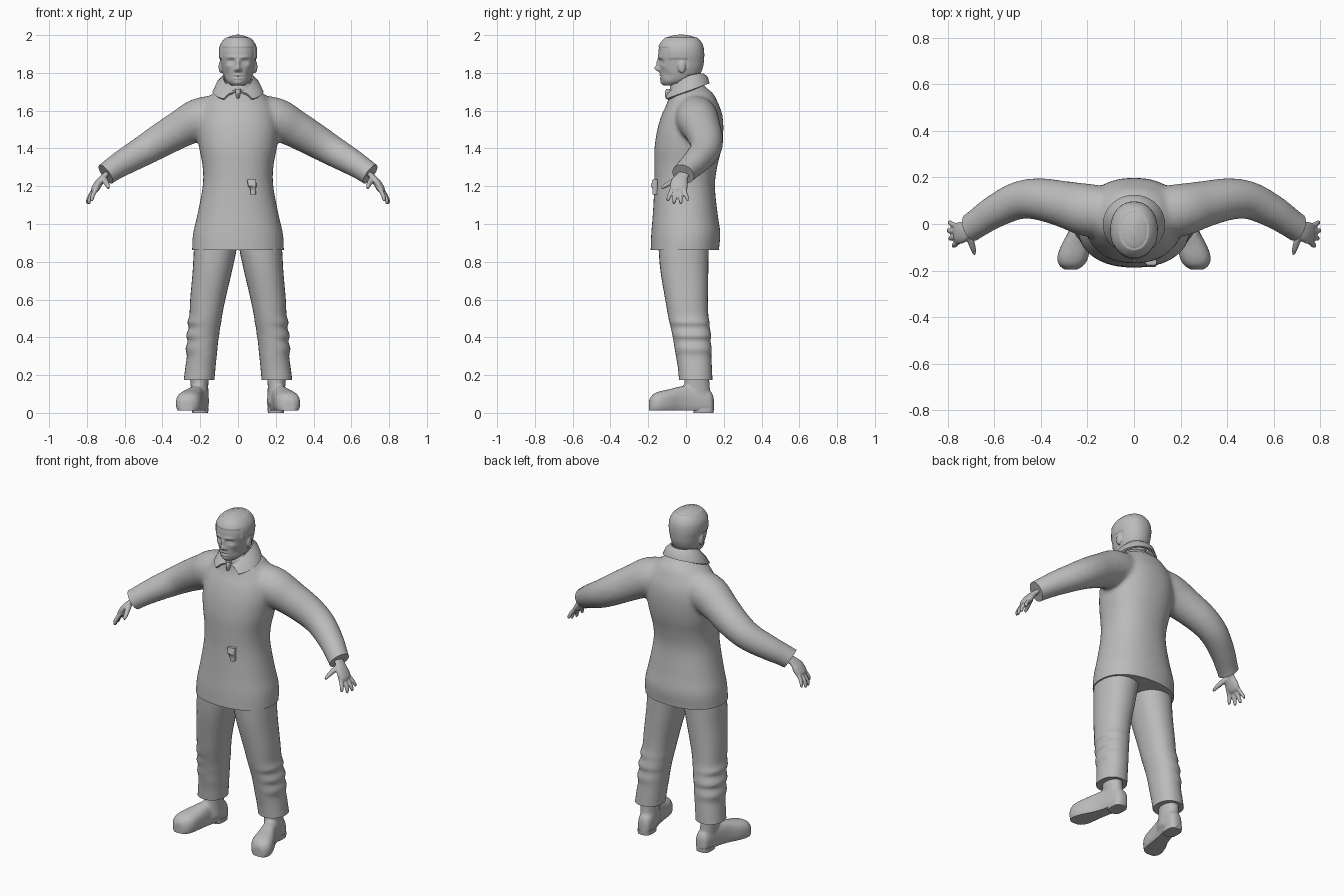
import bpy, bmesh, math
from mathutils import Vector, Matrix

if "Cube" in bpy.data.objects:
    bpy.data.objects.remove(bpy.data.objects["Cube"])

grey = bpy.data.materials.new("plain_grey")
grey.diffuse_color = (0.5, 0.5, 0.5, 1)
grey.use_nodes = True
grey.node_tree.nodes["Principled BSDF"].inputs["Base Color"].default_value = grey.diffuse_color


def resample(rows, k=4):
    """Catmull-Rom through rows of numbers."""
    out, n = [], len(rows)
    for i in range(n - 1):
        p = [rows[max(0, min(n - 1, i + j))] for j in (-1, 0, 1, 2)]
        for s in range(k):
            t = s / k
            out.append([0.5 * (2 * b + (c - a) * t + (2 * a - 5 * b + 4 * c - d) * t * t
                               + (3 * b - a - 3 * c + d) * t ** 3) for a, b, c, d in zip(*p)])
    return out + [list(rows[-1])]


def ring(c, u, v, a, b, n=32, power=2.0):
    pts = []
    for i in range(n):
        t = 2 * math.pi * i / n
        x, y = math.cos(t), math.sin(t)
        pts.append(Vector(c) + u * a * math.copysign(abs(x) ** (2 / power), x)
                   + v * b * math.copysign(abs(y) ** (2 / power), y))
    return pts


def loft(bm, rings):
    vs = [[bm.verts.new(p) for p in r] for r in rings]
    n = len(vs[0])
    faces = [bm.faces.new((a[i], a[(i + 1) % n], b[(i + 1) % n], b[i]))
             for a, b in zip(vs, vs[1:]) for i in range(n)]
    faces += [bm.faces.new(vs[0]), bm.faces.new(vs[-1])]
    bmesh.ops.recalc_face_normals(bm, faces=faces)


def column(bm, rows, power=2.0, n=32, k=4):
    """Upright loft: rows of z, centre x, half width, front y, back y."""
    loft(bm, [ring((cx, (f + b) / 2, z), Vector((1, 0, 0)), Vector((0, 1, 0)), rx, (b - f) / 2, n, power)
              for z, cx, rx, f, b in resample(rows, k)])


def tube(bm, rows, n=20, k=4, flat=1.0, side=(0, 1, 0)):
    """Round loft along a path: rows of x, y, z, radius."""
    rows = resample(rows, k)
    pts = [Vector(r[:3]) for r in rows]
    rings = []
    for i, p in enumerate(pts):
        d = (pts[min(i + 1, len(pts) - 1)] - pts[max(i - 1, 0)]).normalized()
        u = Vector(side).cross(d).normalized()
        rings.append(ring(p, u, d.cross(u), rows[i][3] * flat, rows[i][3], n))
    loft(bm, rings)


def ball(bm, c, size):
    bmesh.ops.create_uvsphere(bm, u_segments=20, v_segments=12, radius=1,
                              matrix=Matrix.Translation(c) @ Matrix.Diagonal((*size, 1)))


def finish(name, bm, voxel=0, smooth=0, cuts=(), angle=40):
    me = bpy.data.meshes.new(name)
    bm.to_mesh(me)
    bm.free()
    ob = bpy.data.objects.new(name, me)
    bpy.context.collection.objects.link(ob)
    bpy.ops.object.select_all(action='DESELECT')
    ob.select_set(True)
    bpy.context.view_layer.objects.active = ob
    if voxel:
        m = ob.modifiers.new("blend", 'REMESH')
        m.mode, m.voxel_size = 'VOXEL', voxel
        bpy.ops.object.modifier_apply(modifier=m.name)
        m = ob.modifiers.new("soften", 'SMOOTH')
        m.iterations = smooth
        bpy.ops.object.modifier_apply(modifier=m.name)
    if cuts:
        bm = bmesh.new()
        bm.from_mesh(ob.data)
        for co, no in cuts:
            geom = bm.verts[:] + bm.edges[:] + bm.faces[:]
            cut = bmesh.ops.bisect_plane(bm, geom=geom, plane_co=co, plane_no=no, clear_outer=True)
            edges = [e for e in cut['geom_cut'] if isinstance(e, bmesh.types.BMEdge)]
            bmesh.ops.holes_fill(bm, edges=edges, sides=0)
        bm.to_mesh(ob.data)
        bm.free()
    ob.data.materials.clear()
    ob.data.materials.append(grey)
    bpy.ops.object.shade_smooth_by_angle(angle=math.radians(angle))
    return ob


def mirrored(ob, name):
    me = ob.data.copy()
    me.transform(Matrix.Scale(-1, 4, (1, 0, 0)))
    me.flip_normals()
    bpy.context.collection.objects.link(bpy.data.objects.new(name, me))


# jacket: body and both sleeves blended, hem and cuffs cut straight
bm = bmesh.new()
column(bm, [(0.82, 0, .243, -.188, .172), (0.87, 0, .243, -.187, .175), (0.95, 0, .238, -.184, .182),
            (1.05, 0, .215, -.176, .168), (1.2, 0, .187, -.168, .153), (1.3, 0, .187, -.168, .165),
            (1.4, 0, .205, -.167, .188), (1.5, 0, .215, -.152, .198), (1.58, 0, .205, -.128, .192),
            (1.64, 0, .18, -.1, .17), (1.69, 0, .135, -.088, .145), (1.72, 0, .09, -.085, .11),
            (1.75, 0, .076, -.082, .085)], power=2.25, n=48)
for s in (1, -1):
    tube(bm, [(s * x, y, z, r) for x, y, z, r in (
        (.08, .045, 1.575, .11), (.2, .06, 1.555, .113), (.3, .085, 1.505, .1), (.41, .107, 1.442, .09),
        (.5, .1, 1.388, .081), (.6, .052, 1.33, .071), (.66, .012, 1.292, .064),
        (.7, -.015, 1.264, .061), (.76, -.055, 1.222, .06))], n=28)
finish("jacket", bm, 0.012, 8, [((0, 0, .863), (0, 0, -1))]
       + [((s * .7, -.015, 1.264), (s * .77, -.33, -.55)) for s in (1, -1)])

# folded collar: open band from neck edge down to pointed tips
bm = bmesh.new()
rows, N = [], 40
for i in range(N + 1):
    t = 2 * i / N - 1
    a, b = t * (math.pi - .12), t * (math.pi - .62)
    f, g = (1 - math.cos(a)) / 2, (1 - math.cos(b)) / 2
    up = Vector((.08 * math.sin(a), .003 + .09 * math.cos(a), 1.797 - .095 * f ** 2.5))
    low = Vector((.134 * math.sin(b), -.002 + .127 * math.cos(b), 1.745 - .09 * g))
    mid = (up + low) / 2 + Vector((math.sin(b) * .006, math.cos(b) * .006, .008))
    rows.append([bm.verts.new(p) for p in (up, mid, low)])
for p, q in zip(rows, rows[1:]):
    for j in (0, 1):
        bm.faces.new((p[j], p[j + 1], q[j + 1], q[j]))
bmesh.ops.recalc_face_normals(bm, faces=bm.faces)
bmesh.ops.solidify(bm, geom=bm.faces[:], thickness=0.012)
finish("collar", bm)

# zip pull at the throat and tab on the jacket front
bm = bmesh.new()
column(bm, [(1.665, 0, .006, -.108, -.07), (1.69, 0, .013, -.112, -.07), (1.715, 0, .015, -.105, -.07)], n=12)
finish("zip_pull", bm)
bm = bmesh.new()
column(bm, [(1.155, .08, .014, -.178, -.15), (1.19, .08, .016, -.178, -.15), (1.2, .075, .022, -.185, -.15),
            (1.235, .073, .023, -.176, -.15)], power=5, n=16, k=2)
finish("front_tab", bm)

# head, neck and ears blended, then face and hair shaped by rule
bm = bmesh.new()
column(bm, [(2.002, 0, .012, -.05, 0), (1.99, 0, .05, -.098, .045), (1.97, 0, .076, -.122, .072),
            (1.94, 0, .094, -.141, .088), (1.9, 0, .098, -.147, .093), (1.86, 0, .092, -.145, .091),
            (1.83, 0, .087, -.14, .086), (1.8, 0, .08, -.137, .074), (1.77, 0, .07, -.134, .05),
            (1.75, 0, .057, -.128, .01), (1.733, 0, .035, -.115, -.04)], power=2.15, n=48)
column(bm, [(1.66, 0, .064, -.07, .07), (1.74, 0, .06, -.064, .068), (1.84, 0, .06, -.06, .07)])
for s in (1, -1):
    ball(bm, (s * .091, -.022, 1.832), (.012, .021, .034))
head = finish("head", bm, 0.005, 4)
bumps = [  # |x|, z, x spread, z spread, y shift
    (0, 1.822, .014, .014, -.026), (0, 1.848, .010, .022, -.014), (.014, 1.815, .008, .008, -.008),
    (.036, 1.86, .017, .012, .015), (.036, 1.858, .011, .007, -.007), (.035, 1.883, .03, .008, -.005),
    (0, 1.789, .022, .005, -.006), (0, 1.77, .019, .005, -.006), (0, 1.78, .026, .003, .004),
    (0, 1.745, .022, .014, -.008), (.06, 1.79, .016, .022, .007), (.055, 1.833, .014, .012, -.004)]
normals = [v.normal.copy() for v in head.data.vertices]
for v, no in zip(head.data.vertices, normals):
    x, y, z = v.co
    if y < -.05 and z > 1.725:
        fade = min(1, (-.05 - y) / .04)
        for bx, bz, sx, sz, dy in bumps:
            v.co.y += fade * dy * math.exp(-((abs(x) - bx) / sx) ** 2 - ((z - bz) / sz) ** 2)
    line = 1.935 if y < -.09 else 1.87 if y < 0.0 else 1.79
    if z > line and z < 1.985 and not (abs(x) > .085 and z < 1.875 and y < .01):
        v.co += no * .004

# hands: wrist, palm, four fingers and thumb
bm = bmesh.new()
tube(bm, [(.68, -.005, 1.275, .034), (.712, -.022, 1.25, .034), (.735, -.035, 1.22, .046),
          (.757, -.04, 1.185, .046), (.768, -.04, 1.172, .03)], flat=.45)
for pts in (
    ((.74, -.068, 1.2, .012), (.762, -.082, 1.165, .012), (.772, -.092, 1.14, .011), (.773, -.096, 1.12, .007)),
    ((.752, -.05, 1.19, .012), (.777, -.058, 1.15, .012), (.787, -.062, 1.125, .011), (.789, -.064, 1.105, .007)),
    ((.755, -.03, 1.19, .012), (.782, -.03, 1.15, .012), (.794, -.028, 1.125, .011), (.797, -.026, 1.106, .007)),
    ((.752, -.01, 1.195, .011), (.778, -.002, 1.16, .011), (.79, .006, 1.138, .01), (.794, .01, 1.12, .006)),
    ((.712, -.04, 1.24, .016), (.7, -.075, 1.222, .015), (.69, -.108, 1.203, .012), (.685, -.13, 1.188, .007))):
    tube(bm, pts, n=12, side=(.3, 1, .2) if pts[0][0] > .72 else (0, 0, 1))
mirrored(finish("left_hand", bm, .0055, 2), "right_hand")

# trouser legs with slight folds on the shin
bm = bmesh.new()
column(bm, [(.93, .115, .108, -.145, .12), (.87, .12, .113, -.145, .12), (.75, .136, .104, -.135, .118),
            (.6, .16, .093, -.11, .116), (.52, .17, .087, -.096, .118), (.48, .178, .089, -.088, .124),
            (.45, .178, .083, -.08, .126), (.41, .187, .087, -.072, .133), (.38, .186, .081, -.066, .13),
            (.34, .193, .084, -.06, .136), (.3, .192, .079, -.053, .134), (.24, .199, .08, -.043, .137),
            (.175, .206, .081, -.037, .14)], power=2.2)
mirrored(finish("left_trouser_leg", bm), "right_trouser_leg")

# shoes: toe-out foot and ankle blended, sole cut flat
bm = bmesh.new()
foot = resample([(.148, .195, .012, .07), (.135, .197, .036, .11), (.09, .2, .046, .135), (.03, .213, .046, .145),
                 (-.03, .23, .05, .14), (-.09, .25, .062, .125), (-.14, .262, .067, .114),
                 (-.175, .268, .055, .098), (-.196, .271, .028, .07)])
loft(bm, [ring((cx, y, (top - .01) / 2), Vector((1, 0, 0)), Vector((0, 0, 1)), w, (top + .01) / 2, 32, 2.5)
          for y, cx, w, top in foot])
column(bm, [(.05, .2, .048, -.02, .14), (.12, .203, .046, -.012, .128), (.2, .206, .05, -.008, .122)])
mirrored(finish("left_shoe", bm, .008, 5, [((0, 0, .012), (0, 0, -1))]), "right_shoe")

# heel blocks
bm = bmesh.new()
column(bm, [(0, .2, .042, .04, .146), (.025, .2, .044, .038, .148)], power=3, k=1)
mirrored(finish("left_heel", bm), "right_heel")
